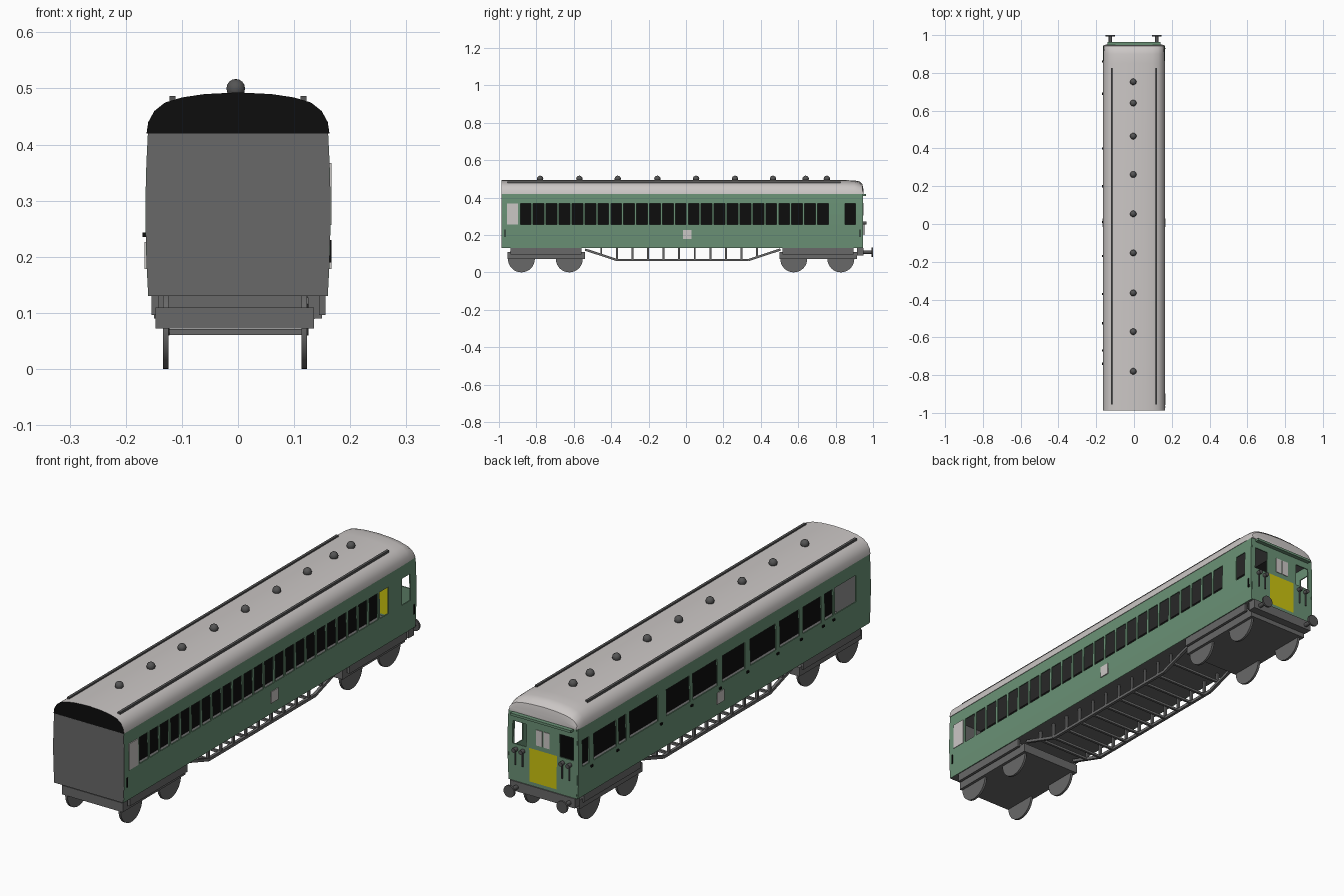
import bpy, bmesh, math
from mathutils import Matrix, Vector

if "Cube" in bpy.data.objects:
    bpy.data.objects.remove(bpy.data.objects["Cube"])


def material(name, r, g, b):
    m = bpy.data.materials.new(name)
    m.diffuse_color = (r, g, b, 1)
    m.use_nodes = True
    m.node_tree.nodes["Principled BSDF"].inputs["Base Color"].default_value = m.diffuse_color
    return m


GREEN = material("coach green", 0.145, 0.285, 0.18)
ROOF = material("roof pale grey", 0.60, 0.57, 0.56)
GREY = material("underframe grey", 0.14, 0.14, 0.14)
DARK = material("fitting dark grey", 0.09, 0.09, 0.09)
BLACK = material("black", 0.004, 0.004, 0.004)
YELLOW = material("warning yellow", 0.60, 0.55, 0.005)

Y0, Y1 = -0.985, 0.945          # body ends
Z0, Z1 = 0.13, 0.42             # body floor and eaves
WZ = (0.257, 0.367)             # window band


def finish(bm, name, mats, smooth=False):
    bmesh.ops.recalc_face_normals(bm, faces=bm.faces)
    me = bpy.data.meshes.new(name)
    bm.to_mesh(me)
    bm.free()
    ob = bpy.data.objects.new(name, me)
    bpy.context.collection.objects.link(ob)
    for m in mats:
        me.materials.append(m)
    if smooth:
        bpy.ops.object.select_all(action='DESELECT')
        ob.select_set(True)
        bpy.context.view_layer.objects.active = ob
        bpy.ops.object.shade_smooth_by_angle(angle=math.radians(35))
    return ob


def add_box(bm, x0, x1, y0, y1, z0, z1):
    m = Matrix.Translation(((x0 + x1) / 2, (y0 + y1) / 2, (z0 + z1) / 2))
    bmesh.ops.create_cube(bm, size=1, matrix=m @ Matrix.Diagonal((x1 - x0, y1 - y0, z1 - z0, 1)))


def box(name, mat, *dims):
    bm = bmesh.new()
    add_box(bm, *dims)
    return finish(bm, name, [mat])


def add_beam(bm, p, q, w):
    p, q = Vector(p), Vector(q)
    d = q - p
    m = Matrix.Translation((p + q) / 2) @ d.to_track_quat('Z', 'X').to_matrix().to_4x4()
    bmesh.ops.create_cube(bm, size=1, matrix=m @ Matrix.Diagonal((w, w, d.length, 1)))


def add_cyl(bm, p, q, r, seg=16):
    p, q = Vector(p), Vector(q)
    d = q - p
    m = Matrix.Translation((p + q) / 2) @ d.to_track_quat('Z', 'X').to_matrix().to_4x4()
    bmesh.ops.create_cone(bm, cap_ends=True, segments=seg, radius1=r, radius2=r,
                          depth=d.length, matrix=m)


def panel(name, us, vs, place, hole, mats, pick=lambda u, v: 0):
    """Wall sheet on a u/v grid, leaving out the cells that are holes."""
    us, vs = sorted(set(us)), sorted(set(vs))
    bm = bmesh.new()
    grid = [[bm.verts.new(place(u, v)) for v in vs] for u in us]
    for i in range(len(us) - 1):
        for j in range(len(vs) - 1):
            u, v = (us[i] + us[i + 1]) / 2, (vs[j] + vs[j + 1]) / 2
            if not hole(u, v):
                f = bm.faces.new((grid[i][j], grid[i + 1][j], grid[i + 1][j + 1], grid[i][j + 1]))
                f.material_index = pick(u, v)
    ob = finish(bm, name, mats)
    s = ob.modifiers.new("thickness", 'SOLIDIFY')
    s.thickness, s.offset = 0.005, 0
    return ob


def half_width(z):              # gently bowed side
    return 0.1625 - 0.005 * ((z - 0.28) / 0.15) ** 2


# Side walls with window openings
right = [(-0.886 + i * 0.0691, -0.828 + i * 0.0691) for i in range(24)] + [(0.85, 0.905)]
left = [(0.875, 0.92), (0.695, 0.845), (0.63, 0.68), (0.42, 0.607), (0.21, 0.364),
        (0.027, 0.19), (-0.156, -0.007), (-0.36, -0.19), (-0.515, -0.386),
        (-0.66, -0.54), (-0.737, -0.683), (-0.89, -0.75)]
for name, sx, wins in (("right_side_wall", 1, right), ("left_side_wall", -1, left)):
    panel(name, [Y0, Y1] + [y for w in wins for y in w], [Z0, 0.19, *WZ, 0.31, Z1],
          lambda u, v, sx=sx: (sx * half_width(v), u, v),
          lambda u, v, wins=wins: WZ[0] < v < WZ[1] and any(a < u < b for a, b in wins), [GREEN])

# Cab end wall with two windows and a yellow lower panel
panel("cab_end_wall", [-0.16, -0.142, -0.078, -0.064, 0.064, 0.078, 0.142, 0.16],
      [Z0, 0.145, 0.285, 0.38, Z1], lambda u, v: (u * half_width(v) / 0.1625, Y1 - 0.002, v),
      lambda u, v: 0.078 < abs(u) < 0.142 and 0.285 < v < 0.38, [GREEN, YELLOW],
      lambda u, v: int(abs(u) < 0.064 and 0.145 < v < 0.285))
for sx in (-1, 1):
    box("cab_door_pane", ROOF, sx * 0.017 - 0.014, sx * 0.017 + 0.014, Y1, Y1 + 0.003, 0.305, 0.37)
box("cab_end_gutter", GREEN, -0.14, 0.14, Y1 - 0.005, 0.963, 0.408, 0.418)

# Plain inner end, floor, ceiling and central partition
panel("inner_end_wall", [-1, 1], [Z0, 0.19, 0.25, 0.31, 0.37, Z1],
      lambda u, v: (u * (half_width(v) + 0.002), Y0, v), lambda u, v: False, [GREY])
box("floor", GREY, -0.157, 0.157, Y0, Y1 - 0.005, Z0, Z0 + 0.008)
box("ceiling", GREY, -0.157, 0.157, Y0, Y1 - 0.005, Z1 - 0.01, Z1)
box("partition", BLACK, -0.002, 0.002, Y0 + 0.005, 0.92, Z0 + 0.008, Z1 - 0.01)

# Pale panels on the sides
box("guard_window", ROOF, 0.162, 0.167, -0.957, -0.897, *WZ)
for sx in (-1, 1):
    box("side_plate", ROOF, sx * 0.1645 - 0.0025, sx * 0.1645 + 0.0025, -0.017, 0.03, 0.178, 0.226)

# Door handles
bm = bmesh.new()
for y in (0.86, 0.69, 0.40, 0.2, 0.01, -0.17, -0.37, -0.525, -0.67, -0.74):
    add_box(bm, -0.17, -0.163, y - 0.006, y + 0.006, 0.235, 0.243)
for y in (-0.968, 0.93):
    add_box(bm, 0.161, 0.167, y - 0.003, y + 0.003, 0.19, 0.23)
finish(bm, "door_handles", [BLACK])

# Roof: arched profile lofted to a rounded cab end
half = [(0.163, 0), (0.16, 0.02), (0.149, 0.04), (0.13, 0.055), (0.1, 0.064), (0.06, 0.07)]
arc = half + [(0, 0.073)] + [(-x, z) for x, z in reversed(half)]
stations = [(Y0 - 0.002, 1, 1), (0.85, 1, 1), (0.90, 0.995, 0.98), (0.928, 0.985, 0.9),
            (0.943, 0.975, 0.7), (0.948, 0.97, 0.35)]
bm = bmesh.new()
rings = [[bm.verts.new((x * sx, y, Z1 + z * sz)) for x, z in arc] for y, sx, sz in stations]
for a, b in zip(rings, rings[1:]):
    for i in range(len(arc)):
        k = (i + 1) % len(arc)
        bm.faces.new((a[i], a[k], b[k], b[i]))
bm.faces.new(rings[0]).material_index = 1
bm.faces.new(rings[-1])
finish(bm, "roof", [ROOF, BLACK], True)

# Roof rails and ventilators
for sx in (-1, 1):
    bm = bmesh.new()
    add_beam(bm, (sx * 0.117, -0.955, 0.481), (sx * 0.117, 0.825, 0.481), 0.011)
    finish(bm, "roof_rail", [DARK])
bm = bmesh.new()
for y in (-0.78, -0.57, -0.365, -0.153, 0.054, 0.262, 0.465, 0.64, 0.753):
    bmesh.ops.create_uvsphere(bm, u_segments=14, v_segments=8, radius=0.017,
                              matrix=Matrix.Translation((-0.004, y, 0.5)))
finish(bm, "roof_ventilators", [DARK], True)

# Bogies with wheels and footboards
for name, yc, axles in (("inner_bogie", -0.748, (-0.88, -0.624)), ("cab_bogie", 0.706, (0.576, 0.828))):
    bm = bmesh.new()
    add_box(bm, -0.147, 0.135, yc - 0.207, yc + 0.207, 0.072, 0.11)
    add_box(bm, -0.125, 0.115, yc - 0.12, yc + 0.12, 0.11, Z0)
    for x in (-0.148, 0.15):
        add_box(bm, x - 0.006, x + 0.006, yc - 0.19, yc + 0.19, 0.096, Z0)
    finish(bm, name + "_frame", [GREY])
    bm = bmesh.new()
    for y in axles:
        for x in (-0.129, 0.118):
            add_cyl(bm, (x - 0.005, y, 0.072), (x + 0.005, y, 0.072), 0.072, 32)
    finish(bm, name + "_wheels", [GREY], True)

# Underframe truss: side rails, posts and cross rungs
bm = bmesh.new()
path = [(-0.54, 0.122), (-0.37, 0.066), (0.335, 0.066), (0.505, 0.122)]
posts = [-0.453 + 0.0833 * i for i in range(11)]
for x in (-0.128, 0.12):
    for (ya, za), (yb, zb) in zip(path, path[1:]):
        add_beam(bm, (x, ya, za), (x, yb, zb), 0.012)
    for y in posts:
        zb = 0.066 if -0.37 < y < 0.335 else 0.09
        add_beam(bm, (x, y, zb), (x, y, Z0), 0.01)
for y in posts:
    zb = 0.066 if -0.37 < y < 0.335 else 0.092
    add_beam(bm, (-0.128, y, zb), (0.12, y, zb), 0.01)
finish(bm, "underframe_truss", [GREY])

# Cab headstock, buffers and coupling
box("headstock", GREY, -0.15, 0.15, 0.915, 0.95, 0.09, Z0)
bm = bmesh.new()
for x in (-0.125, 0.12):
    add_cyl(bm, (x, 0.94, 0.108), (x, 0.992, 0.108), 0.009)
    add_cyl(bm, (x, 0.992, 0.108), (x, 1.0, 0.108), 0.025, 20)
finish(bm, "buffers", [DARK], True)

# Cab end jumper sockets and hanging pipes
bm = bmesh.new()
for x in (-0.125, -0.092, 0.092, 0.125):
    add_cyl(bm, (x, Y1 - 0.002, 0.264), (x, 0.964, 0.264), 0.009, 12)
    add_beam(bm, (x, 0.951, 0.262), (x, 0.951, 0.20), 0.005)
finish(bm, "jumper_cables", [DARK], True)
